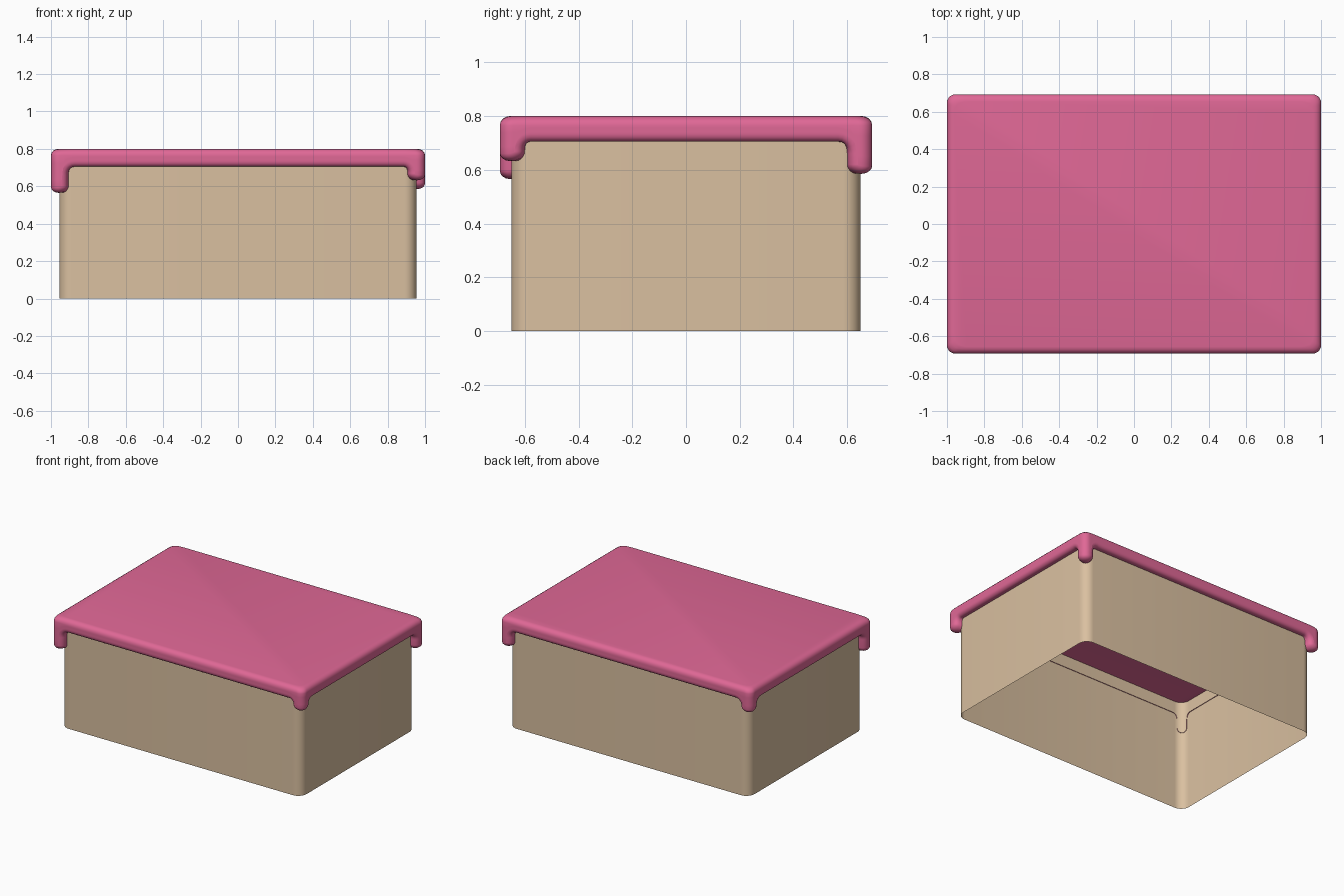
import bpy, bmesh
from math import cos, sin, pi
from mathutils import Vector

if "Cube" in bpy.data.objects:
    bpy.data.objects.remove(bpy.data.objects["Cube"])

OX, OY, OR = 1.0, 0.693, 0.045      # frosting outline: half sizes, corner radius
SX, SY, SR = 0.955, 0.65, 0.065     # sponge outline
TOP, LIP = 0.80, 0.705              # frosting top and lower lip
CORNERS = [(1, 1, 0.585), (-1, 1, 0.62), (-1, -1, 0.565), (1, -1, 0.632)]


def material(name, col):
    m = bpy.data.materials.new(name)
    m.diffuse_color = (*col, 1)
    m.use_nodes = True
    m.node_tree.nodes["Principled BSDF"].inputs["Base Color"].default_value = m.diffuse_color
    return m


def finish(name, bm, mat):
    bmesh.ops.recalc_face_normals(bm, faces=bm.faces)
    me = bpy.data.meshes.new(name)
    bm.to_mesh(me)
    bm.free()
    ob = bpy.data.objects.new(name, me)
    bpy.context.collection.objects.link(ob)
    me.materials.append(mat)
    bpy.ops.object.select_all(action='DESELECT')
    ob.select_set(True)
    bpy.context.view_layer.objects.active = ob
    bpy.ops.object.shade_smooth_by_angle(angle=0.7)
    return ob


def outline_point(i, u):
    """Point on the frosting outline, u measured from the middle of corner i."""
    sx, sy, _ = CORNERS[i]
    k = OR * pi / 4
    c = max(-k, min(k, u))
    a = i * pi / 2 + pi / 4 + c / OR
    return Vector((sx * (OX - OR) + OR * cos(a) - sin(a) * (u - c),
                   sy * (OY - OR) + OR * sin(a) + cos(a) * (u - c)))


def to_sponge(p, d):
    """Move p toward the nearest point of the sponge wall by fraction d."""
    cx, cy = SX - SR, SY - SR
    core = Vector((max(-cx, min(cx, p.x)), max(-cy, min(cy, p.y))))
    q = core + (p - core).normalized() * (SR - 0.004)
    return p.lerp(q, d)


def drip_contour(zb, w=0.072, h=0.035, n=6):
    """Lower frosting edge round one corner: (u, z) and inward normal."""
    f = min(0.045, LIP - zb - h - 0.005)
    pts = [(-w - f - 0.03, LIP, 0, 1)]
    for k in range(n + 1):                       # fillet into the drip
        a = pi / 2 * (1 - k / n)
        pts.append((-w - f + f * cos(a), LIP - f + f * sin(a), cos(a), sin(a)))
    for k in range(n + 1):                       # half of the rounded tip
        a = pi + pi / 2 * k / n
        pts.append((w * cos(a), zb + h + h * sin(a), -cos(a), -sin(a)))
    return pts + [(-u, z, -a, b) for u, z, a, b in reversed(pts[:-1])]


# Frosting: lid with rolled edge and a drip at each corner
columns = []
for i, (_, _, zb) in enumerate(CORNERS):
    con = drip_contour(zb)
    last = len(con) - 1
    for k, (u, z, nu, nz) in enumerate(con):
        ut = con[0][0] + (con[-1][0] - con[0][0]) * k / last
        col = []
        for s in range(5):                       # rounded top edge
            a = pi / 2 * s / 4
            p = outline_point(i, ut)
            col.append((*to_sponge(p, 0.8 * (1 - sin(a))), TOP - 0.035 * (1 - cos(a))))
        uo, zo = u + 0.028 * nu, z + 0.028 * nz
        for t in (0.25, 0.5, 0.75):              # outer face
            col.append((*outline_point(i, ut + (uo - ut) * t),
                        TOP - 0.035 + (zo - TOP + 0.035) * t))
        for s in range(5):                       # rounded lower edge
            a = pi / 2 * s / 4
            g = 0.028 * (1 - sin(a))
            p = outline_point(i, u + g * nu)
            col.append((*to_sponge(p, 0.55 * (1 - cos(a))), z + g * nz))
        col.append((*to_sponge(outline_point(i, u), 1), z + 0.002))
        columns.append(col)

bm = bmesh.new()
grid = [[bm.verts.new(p) for p in col] for col in columns]
for a, b in zip(grid, grid[1:] + grid[:1]):
    for k in range(len(a) - 1):
        bm.faces.new((a[k], a[k + 1], b[k + 1], b[k]))
bm.faces.new([c[0] for c in grid])
finish("frosting", bm, material("pink frosting", (0.745, 0.138, 0.305)))

# Sponge: open-ended wall with rounded corners
ring = []
for i, (sx, sy, _) in enumerate(CORNERS):
    for k in range(9):
        a = i * pi / 2 + pi / 2 * k / 8
        ring.append((sx * (SX - SR) + SR * cos(a), sy * (SY - SR) + SR * sin(a)))
bm = bmesh.new()
low = [bm.verts.new((x, y, 0)) for x, y in ring]
high = [bm.verts.new((x, y, TOP - 0.004)) for x, y in ring]
for k in range(len(ring)):
    j = (k + 1) % len(ring)
    bm.faces.new((low[k], low[j], high[j], high[k]))
finish("sponge", bm, material("tan sponge", (0.70, 0.527, 0.352)))
